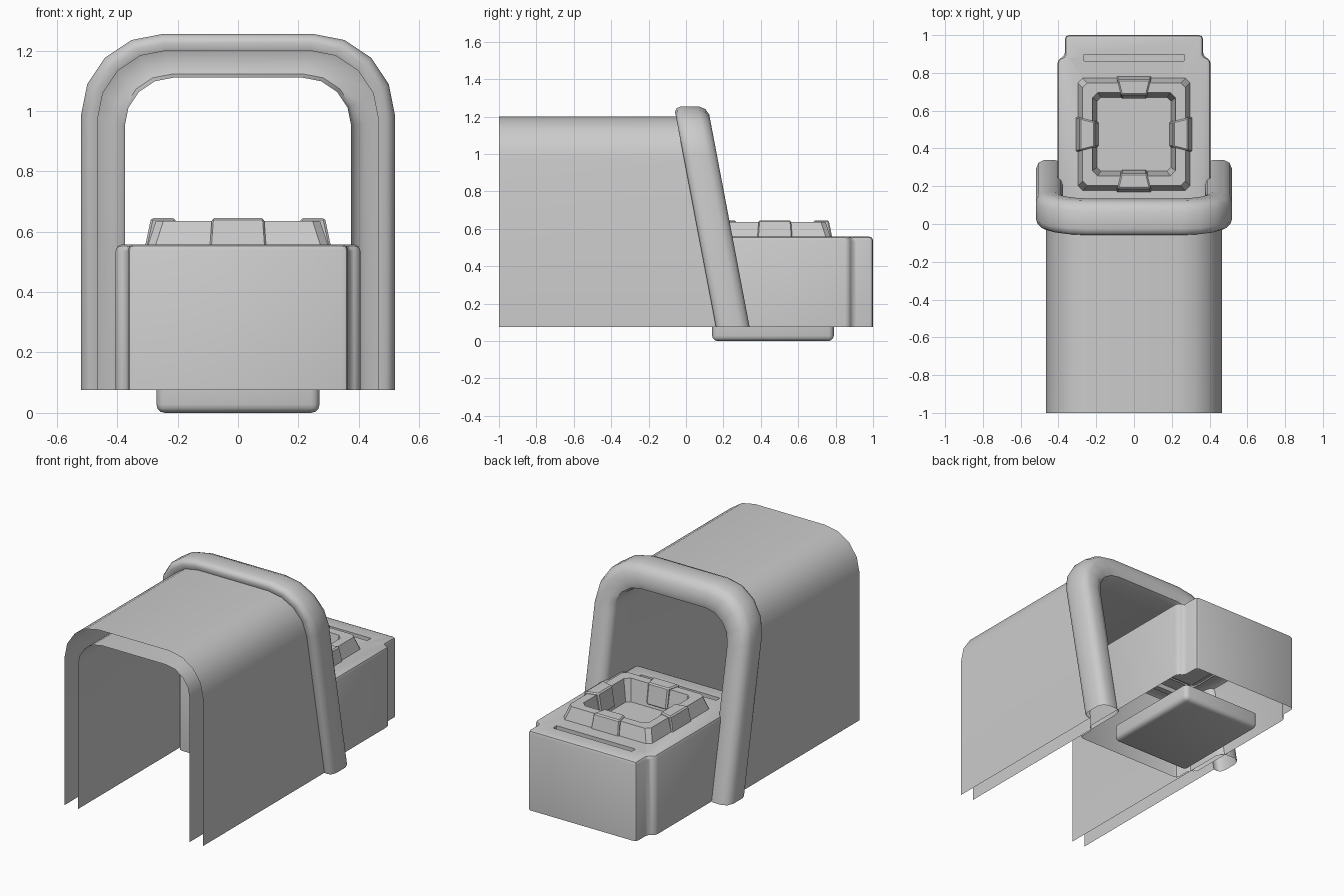
import bpy, bmesh, math
from mathutils import Vector, Matrix

if "Cube" in bpy.data.objects:
    bpy.data.objects.remove(bpy.data.objects["Cube"])

BASE = 0.075          # height of the lower rim of the body
CY = 0.475            # centre of the block in y


def add(name, bm, smooth=35):
    me = bpy.data.meshes.new(name)
    bm.to_mesh(me)
    bm.free()
    ob = bpy.data.objects.new(name, me)
    bpy.context.collection.objects.link(ob)
    bpy.ops.object.select_all(action='DESELECT')
    ob.select_set(True)
    bpy.context.view_layer.objects.active = ob
    bpy.ops.object.shade_smooth_by_angle(angle=math.radians(smooth))
    return ob


def prism(plan, z0, z1):
    bm = bmesh.new()
    face = bm.faces.new([bm.verts.new((x, y, z0)) for x, y in plan])
    ext = bmesh.ops.extrude_face_region(bm, geom=[face])
    bmesh.ops.translate(bm, vec=(0, 0, z1 - z0),
                        verts=[v for v in ext['geom'] if isinstance(v, bmesh.types.BMVert)])
    bmesh.ops.recalc_face_normals(bm, faces=bm.faces)
    return bm


def rect(hx, hy, cy):
    return [(-hx, cy - hy), (hx, cy - hy), (hx, cy + hy), (-hx, cy + hy)]


def bevel(bm, width, seg):
    bmesh.ops.bevel(bm, geom=bm.edges[:], offset=width, segments=seg,
                    profile=0.5, affect='EDGES', clamp_overlap=True)


def trim(bm, z, keep_above):
    bmesh.ops.bisect_plane(bm, geom=bm.verts[:] + bm.edges[:] + bm.faces[:],
                           plane_co=(0, 0, z), plane_no=(0, 0, 1),
                           clear_inner=keep_above, clear_outer=not keep_above)


# Arched outline, d = distance outward from the inner wall
def outline(d):
    w, t, r = 0.375 + d, 1.11 + d, 0.16 + 0.76 * d
    half = [(w, BASE)]
    for i in range(5):
        a = math.pi / 8 * i
        half.append((w - r + r * math.cos(a), t - r + r * math.sin(a)))
    return half + [(-x, z) for x, z in reversed(half)]


def slant(z):
    return 0.16 - 0.19 * (z - BASE)


# Sweep a section of (offset, depth) along the arch; depth None = front end
def arch(name, section):
    bm = bmesh.new()
    rows = []
    for d, v in section:
        rows.append([bm.verts.new((x, -1 if v is None else slant(z) + v, z))
                     for x, z in outline(d)])
    for a, b in zip(rows, rows[1:]):
        for j in range(len(a) - 1):
            bm.faces.new((a[j], b[j], b[j + 1], a[j + 1]))
    return add(name, bm, 50)


arch("tunnel_outer_wall", [(0.09, None), (0.09, 0.005)])
arch("tunnel_inner_wall", [(0, 0.005), (0, None)])
arch("slanted_arch_rim", [(0.09, 0.005), (0.115, 0.0), (0.135, 0.012), (0.145, 0.04),
                          (0.145, 0.13), (0.13, 0.165), (0.1, 0.18), (0.045, 0.18),
                          (0.012, 0.165), (0, 0.13), (0, 0.005)])

# Block with narrower end pieces, a pocket and a groove near each end
q = [(0.405, 0.395), (0.365, 0.415), (0.365, 0.525)]
right = [(x, CY - y) for x, y in reversed(q)] + [(x, CY + y) for x, y in q]
plan = right + [(-x, y) for x, y in reversed(right)]
bm = prism(plan, -0.1, 0.558)
top_edges = [e for e in bm.edges if all(v.co.z > 0.5 for v in e.verts)]
corner_edges = [e for e in bm.edges
                if abs(e.verts[0].co.z - e.verts[1].co.z) > 0.1]
bmesh.ops.bevel(bm, geom=top_edges + corner_edges, offset=0.02, segments=2,
                profile=0.5, affect='EDGES', clamp_overlap=True)
block = add("block", bm)
cutters = [add("pocket_cutter", prism(rect(0.215, 0.215, CY), 0.5, 0.8))]
for s in (-1, 1):
    cutters.append(add("groove_cutter", prism(rect(0.265, 0.018, CY + s * 0.405), 0.53, 0.8)))
for c in cutters:
    m = block.modifiers.new("cut", 'BOOLEAN')
    m.operation, m.solver, m.object = 'DIFFERENCE', 'EXACT', c
    c.hide_render = True
bpy.context.view_layer.update()
cut = bpy.data.meshes.new_from_object(
    block.evaluated_get(bpy.context.evaluated_depsgraph_get()))
bm = bmesh.new()
bm.from_mesh(cut)
trim(bm, BASE, True)
for ob in cutters + [block]:
    bpy.data.objects.remove(ob)
add("block", bm)

# Foot under the block
bm = prism(rect(0.27, 0.325, 0.465), 0.005, 0.3)
bevel(bm, 0.028, 3)
trim(bm, 0.1, False)
foot = add("foot", bm)

# Raised square collar with a sunken floor
bm = bmesh.new()
loops = []
for h, c, z in [(0.3, 0.025, 0.55), (0.272, 0.025, 0.635), (0.22, 0.028, 0.635),
                (0.195, 0.02, 0.505)]:
    pts = [(h, -h + c), (h, h - c), (h - c, h), (-h + c, h),
           (-h, h - c), (-h, -h + c), (-h + c, -h), (h - c, -h)]
    loops.append([bm.verts.new((x, CY + y, z)) for x, y in pts])
for a, b in zip(loops, loops[1:]):
    for j in range(8):
        k = (j + 1) % 8
        bm.faces.new((a[j], a[k], b[k], b[j]))
bm.faces.new(loops[-1])
add("collar", bm, 25)

# Four clamps straddling the collar
for n, side in enumerate(("right", "back", "left", "front")):
    bm = bmesh.new()
    bmesh.ops.create_cube(bm, size=2)
    for v in bm.verts:
        outer, upper = v.co.x > 0, v.co.z > 0
        half = (0.088 if upper else 0.095) if outer else 0.068
        x = (0.288 if upper else 0.308) if outer else (0.208 if upper else 0.188)
        z = 0.645 if upper else (0.55 if outer else 0.52)
        v.co = Vector((x, math.copysign(half, v.co.y), z))
    bevel(bm, 0.007, 1)
    bmesh.ops.transform(bm, verts=bm.verts, matrix=Matrix.Translation((0, CY, 0))
                        @ Matrix.Rotation(n * math.pi / 2, 4, 'Z'))
    add("clamp_" + side, bm, 25)

# Seat the foot exactly on the ground
foot.location.z = -min(v.co.z for v in foot.data.vertices)
